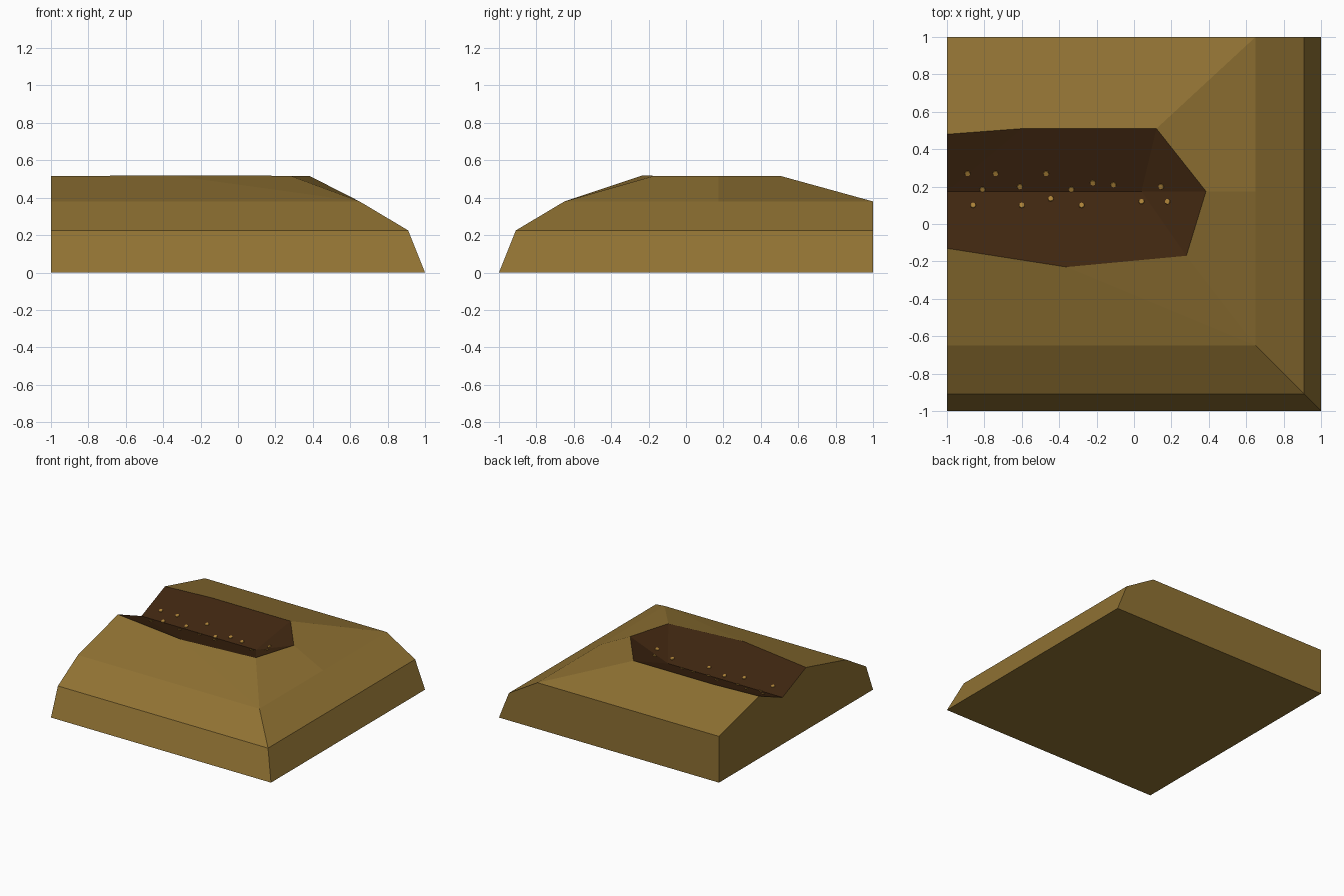
import bpy, bmesh, math
from mathutils import Vector
from mathutils.bvhtree import BVHTree

if "Cube" in bpy.data.objects:
    bpy.data.objects.remove(bpy.data.objects["Cube"])


def material(name, srgb):
    m = bpy.data.materials.new(name)
    lin = [((c / 255 + 0.055) / 1.055) ** 2.4 for c in srgb]
    m.diffuse_color = (*lin, 1)
    m.use_nodes = True
    m.node_tree.nodes["Principled BSDF"].inputs["Base Color"].default_value = m.diffuse_color
    return m


soil = material("dry_soil", (144, 114, 51))
dark = material("dark_furrow_soil", (63, 38, 16))
seed_mat = material("seed_ochre", (172, 130, 56))


def make_object(name, bm, mats):
    bmesh.ops.recalc_face_normals(bm, faces=bm.faces)
    me = bpy.data.meshes.new(name)
    bm.to_mesh(me)
    for m in mats:
        me.materials.append(m)
    ob = bpy.data.objects.new(name, me)
    bpy.context.collection.objects.link(ob)
    return ob


# Soil mound: stepped rings run along the front and the right side only
bm = bmesh.new()
rings = []
for r, z in ((1.0, 0.0), (0.91, 0.225), (0.65, 0.38)):
    rings.append([bm.verts.new(p) for p in ((-1, -r, z), (r, -r, z), (r, 1, z))])
foot, shoulder, ledge = rings
for a, b in zip(rings, rings[1:]):
    for i in range(2):
        bm.faces.new((a[i], a[i + 1], b[i + 1], b[i]))

# Furrow rim (front left, round the closed right end, to back left) and its bottom line
rim = [bm.verts.new(p) for p in (
    (-1, -0.13, 0.515), (-0.36, -0.23, 0.52), (0.28, -0.17, 0.517), (0.385, 0.175, 0.515),
    (0.12, 0.51, 0.515), (-0.6, 0.51, 0.515), (-1, 0.48, 0.512))]
bot_left = bm.verts.new((-1, 0.175, 0.385))
bot_end = bm.verts.new((0.04, 0.175, 0.385))
side_mid = bm.verts.new((0.65, 0.175, 0.38))
back_foot = bm.verts.new((-1, 1, 0))
back_top = bm.verts.new((-1, 1, 0.38))

# Upper slopes
for f in ((ledge[0], ledge[1], rim[1], rim[0]),
          (ledge[1], rim[2], rim[1]),
          (ledge[1], side_mid, rim[3], rim[2]),
          (side_mid, ledge[2], rim[4], rim[3]),
          (ledge[2], back_top, rim[6], rim[5], rim[4])):
    bm.faces.new(f)

# Cut walls at the left and back, and the underside
bm.faces.new((foot[0], shoulder[0], ledge[0], rim[0], bot_left, rim[6], back_top, back_foot))
bm.faces.new((foot[2], shoulder[2], ledge[2], back_top, back_foot))
bm.faces.new((foot[0], foot[1], foot[2], back_foot))

# Dark furrow faces
for f in ((rim[0], rim[1], bot_left), (rim[1], rim[2], bot_end, bot_left),
          (rim[2], rim[3], bot_end), (rim[3], rim[4], bot_end),
          (rim[4], rim[5], bot_left, bot_end), (rim[5], rim[6], bot_left)):
    bm.faces.new(f).material_index = 1
make_object("soil_bed", bm, [soil, dark])
tree = BVHTree.FromBMesh(bm)

# Seeds: thin flat discs lying on the furrow slopes
seeds = bmesh.new()
spots = ((-.89, .27), (-.81, .185), (-.74, .27), (-.61, .2), (-.47, .27), (-.335, .185),
         (-.22, .22), (-.11, .21), (.145, .2), (-.86, .1), (-.6, .1), (-.445, .135),
         (-.28, .1), (.04, .12), (.18, .12))
for x, y in spots:
    hit, normal, _, _ = tree.ray_cast(Vector((x, y, 2)), Vector((0, 0, -1)))
    if normal.z < 0:
        normal = -normal
    mat = normal.to_track_quat('Z', 'Y').to_matrix().to_4x4()
    mat.translation = hit + normal * 0.002
    bmesh.ops.create_cone(seeds, cap_ends=True, segments=8, radius1=0.016, radius2=0.014,
                          depth=0.006, matrix=mat)
make_object("seeds", seeds, [seed_mat])
